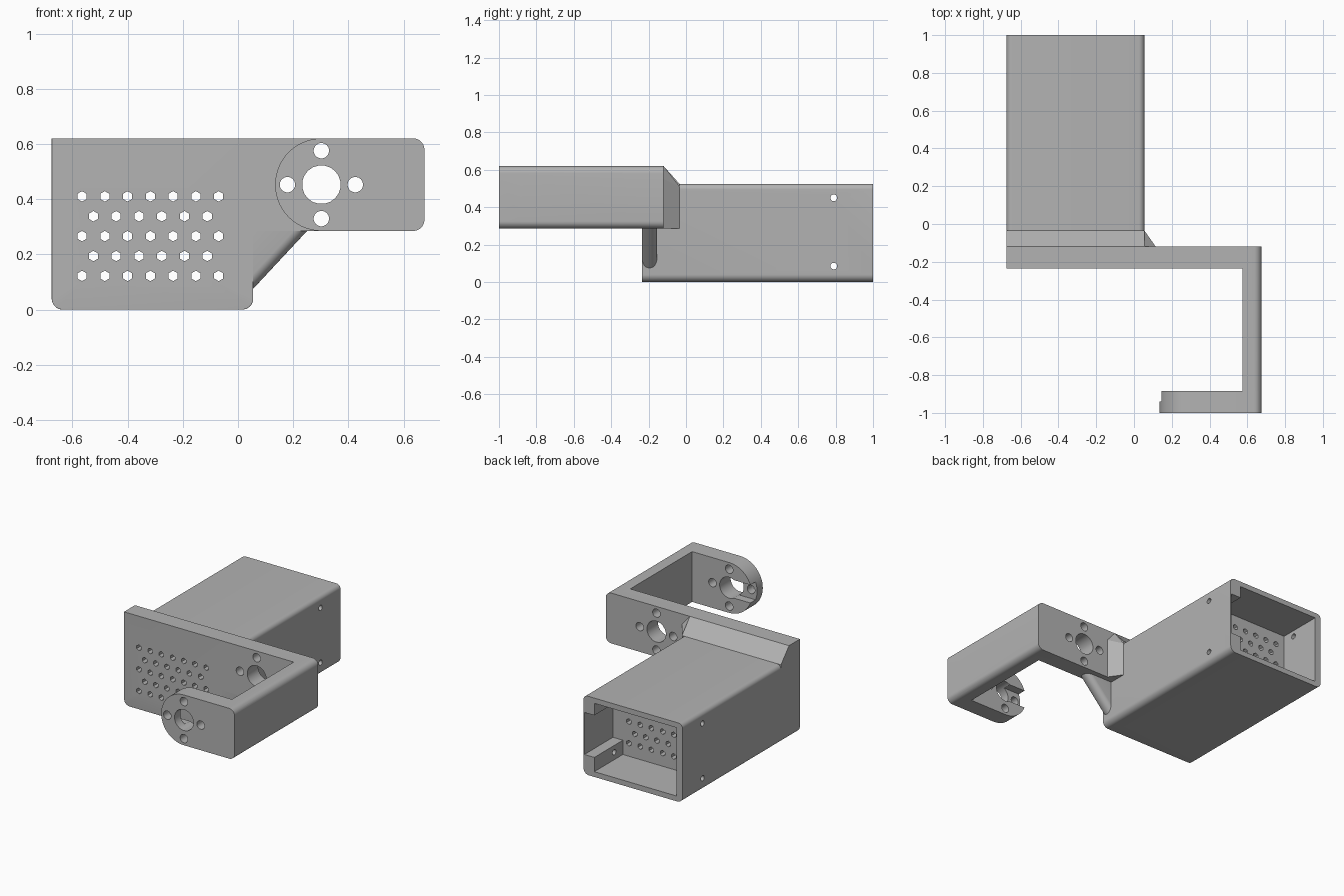
import bpy
import bmesh
from math import pi, cos, sin, radians

cube = bpy.data.objects.get("Cube")
if cube:
    bpy.data.objects.remove(cube, do_unlink=True)

grey = bpy.data.materials.new("plain_grey")
grey.use_nodes = True
GREY = (0.45, 0.45, 0.45, 1)
grey.diffuse_color = GREY
grey.node_tree.nodes["Principled BSDF"].inputs["Base Color"].default_value = GREY


def to_object(name, bm):
    bmesh.ops.recalc_face_normals(bm, faces=bm.faces[:])
    mesh = bpy.data.meshes.new(name)
    bm.to_mesh(mesh)
    bm.free()
    mesh.materials.append(grey)
    obj = bpy.data.objects.new(name, mesh)
    bpy.context.collection.objects.link(obj)
    return obj


def add_prism(bm, points, axis, lo, hi):
    """Extrude a 2D outline along the x or y axis."""
    def place(p, t):
        return (t, p[0], p[1]) if axis == "x" else (p[0], t, p[1])
    a = [bm.verts.new(place(p, lo)) for p in points]
    b = [bm.verts.new(place(p, hi)) for p in points]
    n = len(points)
    bm.faces.new(a)
    bm.faces.new(b[::-1])
    for i in range(n):
        bm.faces.new((a[i], a[(i + 1) % n], b[(i + 1) % n], b[i]))


def prism(name, points, axis, lo, hi):
    bm = bmesh.new()
    add_prism(bm, points, axis, lo, hi)
    return to_object(name, bm)


def circle(cx, cz, r, n=20):
    return [(cx + r * cos(2 * pi * (i + 0.5) / n), cz + r * sin(2 * pi * (i + 0.5) / n))
            for i in range(n)]


def rect(x0, x1, z0, z1, bl=0, br=0, tr=0, tl=0, steps=8):
    """Rectangle outline with an own radius at each corner."""
    out = []
    for x, z, r, sx, sz, start in ((x0, z0, bl, 1, 1, pi), (x1, z0, br, -1, 1, 1.5 * pi),
                                   (x1, z1, tr, -1, -1, 0), (x0, z1, tl, 1, -1, pi / 2)):
        if r == 0:
            out.append((x, z))
            continue
        for i in range(steps + 1):
            t = start + pi / 2 * i / steps
            out.append((x + sx * r + r * cos(t), z + sz * r + r * sin(t)))
    return out


def bevel_edges(obj, test, offset):
    bm = bmesh.new()
    bm.from_mesh(obj.data)
    edges = [e for e in bm.edges if test(e.verts[0].co, e.verts[1].co)]
    bmesh.ops.bevel(bm, geom=edges, offset=offset, segments=6, profile=0.5,
                    affect="EDGES", clamp_overlap=True)
    bm.to_mesh(obj.data)
    bm.free()


def combine(target, operation, *tools):
    """Apply booleans and remove the tools."""
    for tool in tools:
        mod = target.modifiers.new("combine", "BOOLEAN")
        mod.operation, mod.solver, mod.object = operation, "EXACT", tool
        dg = bpy.context.evaluated_depsgraph_get()
        dg.update()
        mesh = bpy.data.meshes.new_from_object(target.evaluated_get(dg))
        target.modifiers.clear()
        target.data = mesh
        bpy.data.objects.remove(tool, do_unlink=True)


LEFT, RIGHT, FRONT, PLATE_BACK = -0.675, 0.055, -0.235, -0.12
BODY_TOP, TOP, ARM_BOTTOM, END = 0.525, 0.62, 0.285, 0.675

# Housing: rounded box, taller front plate and sloped transition
housing = prism("housing", rect(LEFT, RIGHT, 0, BODY_TOP, 0.04, 0.04, 0.03, 0.03), "y", -0.15, 1)
plate = prism("front_plate", rect(LEFT, RIGHT, 0, TOP, 0.04, 0.04), "y", FRONT, PLATE_BACK)


def plate_rim(a, b):
    on_front = max(a.y, b.y) < FRONT + 0.001
    on_top = min(a.z, b.z) > TOP - 0.001
    on_right = min(a.x, b.x) > RIGHT - 0.001
    return on_front and not on_top and not on_right


bevel_edges(plate, plate_rim, 0.03)
slope = prism("slope", [(-0.14, TOP), (PLATE_BACK, TOP), (-0.035, BODY_TOP), (-0.035, 0.49),
                        (-0.14, 0.49)], "x", LEFT, RIGHT)
combine(housing, "UNION", plate, slope)

# Rear compartment with a side recess between two rails
cavity = prism("cavity", rect(-0.63, -0.025, 0.035, 0.49), "y", 0.7, 1.1)
recess = prism("recess", rect(-0.1, RIGHT - 0.007, 0.13, 0.41), "y", 0.7, 1.1)

# Staggered hexagonal vents
bm = bmesh.new()
for row in range(5):
    odd = row % 2
    for col in range(7 - odd):
        x = -0.565 + 0.0825 * (col + 0.5 * odd)
        hexagon = [(x + 0.019 * sin(k * pi / 3), 0.122 + 0.072 * row + 0.019 * cos(k * pi / 3))
                   for k in range(6)]
        add_prism(bm, hexagon, "y", -0.4, 0.8)
vents = to_object("vents", bm)

# Screw holes through both side walls
bm = bmesh.new()
for z in (0.085, 0.45):
    add_prism(bm, circle(0.79, z, 0.018, 16), "x", -0.8, 0.2)
screws = to_object("screw_holes", bm)
combine(housing, "DIFFERENCE", cavity, recess, vents, screws)

# Bracket: back arm, side arm and round-ended front arm
CX, CZ, R = 0.302, 0.4525, 0.1675
bracket = prism("bracket", rect(RIGHT - 0.01, END, ARM_BOTTOM, TOP, 0, 0.04, 0.04), "y",
                FRONT, PLATE_BACK)
side = prism("side_arm", rect(0.575, END, ARM_BOTTOM, TOP, 0, 0.04, 0.04), "y", -1, -0.2)
front = prism("front_arm", rect(CX - R, END, ARM_BOTTOM, TOP, R - 0.0001, 0.04, 0.04, R - 0.0001, 14),
              "y", -1, -0.885)
combine(bracket, "UNION", side, front)

# Hub hole, four bolt holes and the slot inside the front arm
bm = bmesh.new()
add_prism(bm, circle(CX, CZ, 0.07, 20), "y", -1.2, 0.1)
for k in range(4):
    a = k * pi / 2
    add_prism(bm, circle(CX + 0.123 * cos(a), CZ + 0.123 * sin(a), 0.028), "y", -1.2, 0.1)
holes = to_object("mount_holes", bm)
slot = prism("slot", rect(0.05, CX, CZ - 0.06, CZ + 0.06), "y", -0.94, -0.8)
combine(bracket, "DIFFERENCE", holes, slot)

# Diagonal rib under the back arm, rounded along its slope
rib = prism("diagonal_rib", [(RIGHT - 0.005, 0.07), (RIGHT - 0.005, 0.29), (0.255, 0.29)], "y",
            FRONT, -0.155)
bevel_edges(rib, lambda a, b: abs(a.x - b.x) > 0.1 and abs(a.z - b.z) > 0.1, 0.036)

# Corner gusset behind the back arm
bm = bmesh.new()
for co in ((RIGHT, PLATE_BACK, TOP), (RIGHT, -0.035, BODY_TOP - 0.015), (RIGHT, -0.035, ARM_BOTTOM),
           (RIGHT, PLATE_BACK, ARM_BOTTOM), (0.115, PLATE_BACK, ARM_BOTTOM),
           (0.115, PLATE_BACK, 0.55)):
    bm.verts.new(co)
bmesh.ops.convex_hull(bm, input=bm.verts[:])
gusset = to_object("corner_gusset", bm)

# Smooth rounds, keep hard edges
bpy.ops.object.select_all(action="DESELECT")
for obj in (housing, bracket, rib, gusset):
    obj.select_set(True)
bpy.context.view_layer.objects.active = housing
bpy.ops.object.shade_smooth_by_angle(angle=radians(30))
